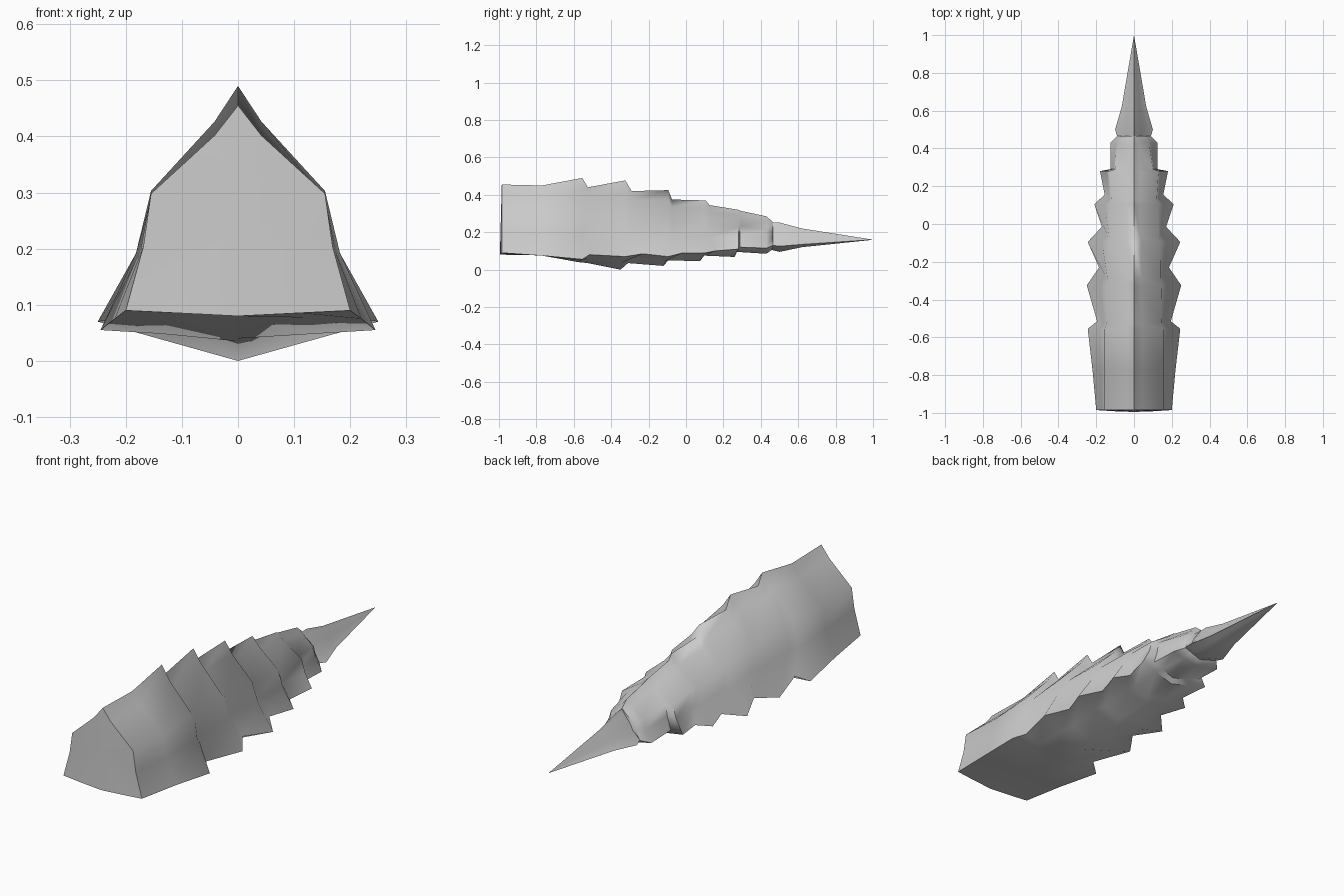
import bpy

if "Cube" in bpy.data.objects:
    bpy.data.objects.remove(bpy.data.objects["Cube"])

def loft(name, rings):
    """Skin ridged rings. Row: y, top z, shoulder half width, corner half width,
    corner z, keel z, corner y shift, keel y shift."""
    verts, faces = [], []
    for y, top, w, cw, cz, keel, cs, ks in rings:
        sz = cz + 0.57 * (top - cz)
        half = [(w * 0.27, y, sz + 0.66 * (top - sz)),
                (w, y, sz),
                (w + 0.3 * (cw - w), y + cs * 0.3, cz + 0.55 * (sz - cz)),
                (cw, y + cs, cz),
                (cw * 0.55, y + ks * 0.6, keel * 0.45 + cz * 0.55)]
        verts += [(0, y, top)] + half + [(0, y + ks, keel)]
        verts += [(-x, a, b) for x, a, b in reversed(half)]
    n = 12
    for r in range(len(rings) - 1):
        for i in range(n):
            j = (i + 1) % n
            a, b = r * n, (r + 1) * n
            faces.append((a + i, a + j, b + j, b + i))
    # End caps fan around a centre point
    for r, flip in ((0, True), (len(rings) - 1, False)):
        row = rings[r]
        c = len(verts)
        verts.append((0, row[0] - (0.005 if flip else 0), (row[1] + row[5]) / 2))
        for i in range(n):
            a, b = r * n + i, r * n + (i + 1) % n
            faces.append((b, a, c) if flip else (a, b, c))
    mesh = bpy.data.meshes.new(name)
    mesh.from_pydata(verts, [], [tuple(reversed(f)) for f in faces])
    mesh.update()
    ob = bpy.data.objects.new(name, mesh)
    bpy.context.collection.objects.link(ob)
    bpy.ops.object.select_all(action='DESELECT')
    ob.select_set(True)
    bpy.context.view_layer.objects.active = ob
    # Consistent outward normals
    bpy.ops.object.mode_set(mode='EDIT')
    bpy.ops.mesh.select_all(action='SELECT')
    bpy.ops.mesh.normals_make_consistent(inside=False)
    bpy.ops.object.mode_set(mode='OBJECT')
    bpy.ops.object.shade_smooth_by_angle(angle=1.0)
    return ob

# Armoured tail body: each plate flares out, then steps in to the next
body = [
    (-0.985, .455, .155, .20, .09, .08, 0, -.01),
    (-0.77, .45, .155, .22, .075, .08, 0, -.02),
    (-0.555, .49, .155, .245, .055, .04, 0, -.02),
    (-0.525, .44, .145, .195, .08, .035, .01, 0),
    (-0.325, .477, .148, .25, .07, .0, 0, -.025),
    (-0.29, .42, .14, .185, .085, .035, .06, -.02),
    (-0.095, .425, .138, .245, .07, .02, 0, -.025),
    (-0.075, .375, .13, .17, .09, .05, .06, -.02),
    (0.105, .37, .13, .21, .09, .045, 0, -.03),
    (0.125, .345, .12, .155, .10, .075, .03, -.03),
    (0.28, .32, .13, .18, .11, .068, 0, -.02),
    (0.29, .315, .10, .125, .12, .095, 0, -.02),
    (0.43, .285, .08, .125, .115, .085, 0, 0),
    (0.465, .255, .06, .09, .13, .11, 0, 0),
]
loft("tail_body", body)

# Long pointed end spike
spike = [
    (0.40, .25, .035, .07, .14, .12, 0, 0),
    (0.50, .252, .04, .10, .125, .095, 0, 0),
    (0.62, .22, .028, .065, .135, .12, 0, 0),
    (0.995, .161, .001, .001, .16, .159, 0, 0),
]
loft("tail_spike", spike)
